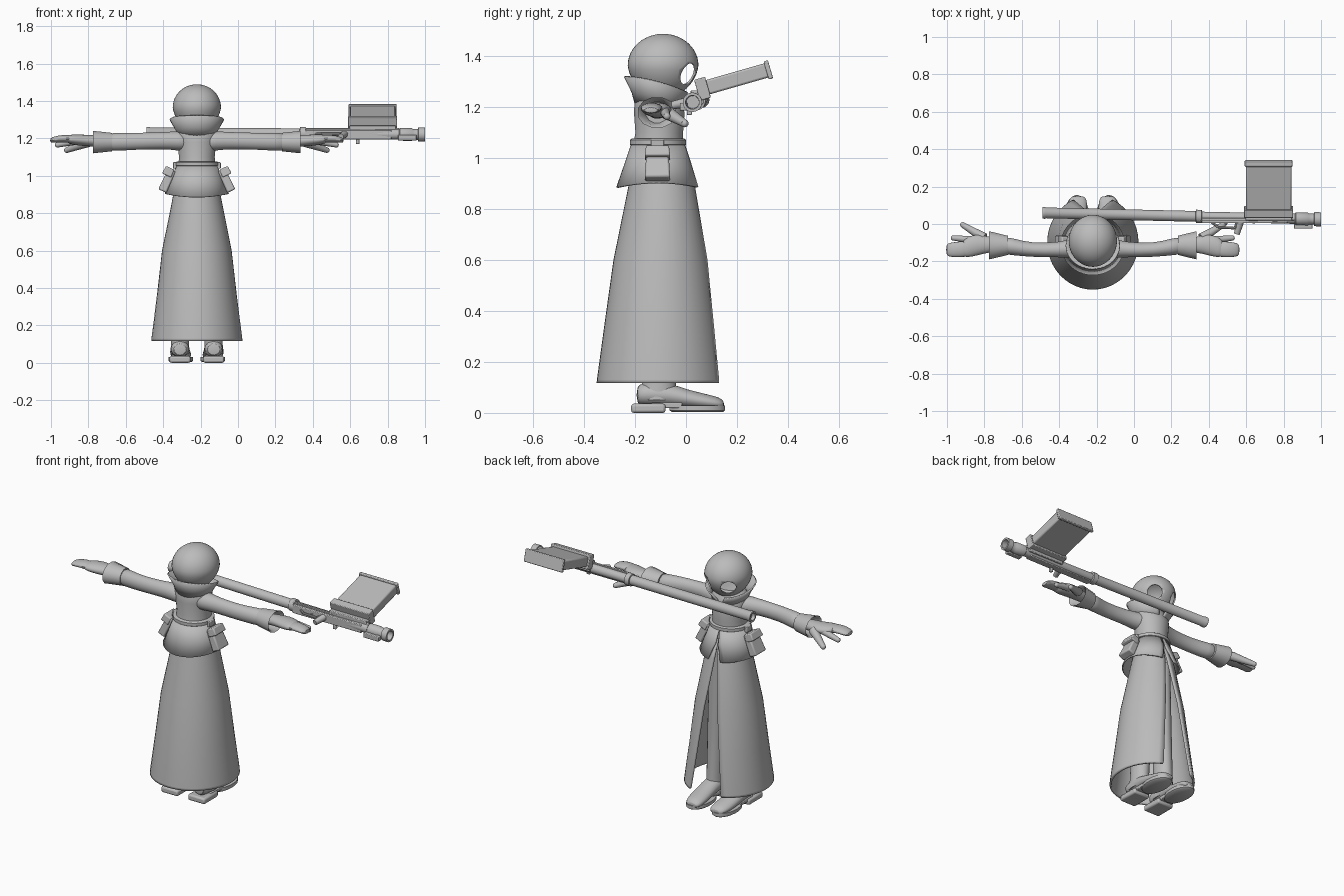
import bpy, bmesh
from math import sin, cos, radians, tau
from mathutils import Vector, Matrix

if "Cube" in bpy.data.objects:
    bpy.data.objects.remove(bpy.data.objects["Cube"])

GREY = (0.5, 0.5, 0.5, 1)
mat = bpy.data.materials.new("plain grey")
mat.use_nodes = True
mat.diffuse_color = GREY
mat.node_tree.nodes["Principled BSDF"].inputs["Base Color"].default_value = GREY
CX = -0.22  # figure's centre line


def finish(name, bm, subdiv=0, thickness=0, bevel=0):
    bmesh.ops.recalc_face_normals(bm, faces=bm.faces)
    me = bpy.data.meshes.new(name)
    bm.to_mesh(me)
    bm.free()
    me.materials.append(mat)
    ob = bpy.data.objects.new(name, me)
    bpy.context.collection.objects.link(ob)
    bpy.ops.object.select_all(action='DESELECT')
    ob.select_set(True)
    bpy.context.view_layer.objects.active = ob
    bpy.ops.object.shade_smooth_by_angle(angle=radians(40))
    if thickness:
        m = ob.modifiers.new("thickness", 'SOLIDIFY')
        m.thickness, m.offset = thickness, 0
    if bevel:
        m = ob.modifiers.new("bevel", 'BEVEL')
        m.width, m.segments = bevel, 2
    if subdiv:
        ob.modifiers.new("subdivision", 'SUBSURF').levels = subdiv
        ob.modifiers["subdivision"].render_levels = subdiv
    return ob


def bridge(bm, rings, closed=True):
    for a, b in zip(rings, rings[1:]):
        n = len(a)
        for i in range(n if closed else n - 1):
            j = (i + 1) % n
            bm.faces.new((a[i], a[j], b[j], b[i]))


def loft(name, rings, axis='z', n=24, caps=True, **kw):
    """Ellipse rings (position, centre1, centre2, radius1, radius2) along an axis."""
    bm = bmesh.new()
    rows = []
    for t, c1, c2, r1, r2 in rings:
        row = []
        for i in range(n):
            a = tau * (i + 0.5) / n
            u, v = c1 + r1 * cos(a), c2 + r2 * sin(a)
            row.append(bm.verts.new({'x': (t, u, v), 'y': (u, t, v), 'z': (u, v, t)}[axis]))
        rows.append(row)
    bridge(bm, rows)
    if caps:
        bm.faces.new(rows[0])
        bm.faces.new(rows[-1])
    return finish(name, bm, **kw)


def open_cloth(name, rings, thickness, n=40):
    """Rings (z, centre y, rx, ry, half gap in degrees, tilt, side lift), open toward +y."""
    bm = bmesh.new()
    rows = []
    for z, cy, rx, ry, gap, tilt, lift in rings:
        row = []
        for i in range(n + 1):
            a = radians(90 + gap + (360 - 2 * gap) * i / n)
            row.append(bm.verts.new((CX + rx * cos(a), cy + ry * sin(a),
                                     z + tilt * sin(a) + lift * cos(a) ** 2)))
        rows.append(row)
    bridge(bm, rows, closed=False)
    return finish(name, bm, thickness=thickness)


def rod(name, p0, p1, r0, r1, n=14, **kw):
    p0, p1 = Vector(p0), Vector(p1)
    d = p1 - p0
    m = Matrix.Translation((p0 + p1) / 2) @ d.to_track_quat('Z', 'Y').to_matrix().to_4x4()
    bm = bmesh.new()
    bmesh.ops.create_cone(bm, cap_ends=True, segments=n, radius1=r0, radius2=r1,
                          depth=d.length, matrix=m)
    return finish(name, bm, **kw)


def finger(name, p0, p1, r0, r1):
    rod(name, p0, p1, r0, r1)
    bm = bmesh.new()
    bmesh.ops.create_uvsphere(bm, u_segments=12, v_segments=8, radius=r1,
                              matrix=Matrix.Translation(p1))
    finish(name + "_tip", bm)


def box(name, centre, size, tilt=0, axis='X', taper=1, bevel=0.004):
    bm = bmesh.new()
    bmesh.ops.create_cube(bm, size=1)
    for v in bm.verts:
        if v.co.z > 0:
            v.co.x *= taper
            v.co.y *= taper
    bm.transform(Matrix.Translation(centre) @ Matrix.Rotation(radians(tilt), 4, axis)
                 @ Matrix.Diagonal((*size, 1)))
    return finish(name, bm, bevel=bevel)


# Hollow head with two round eye openings
bm = bmesh.new()
bmesh.ops.create_uvsphere(bm, u_segments=40, v_segments=24, radius=1)
for v in bm.verts:
    low = max(0, -v.co.z)
    v.co = Vector((CX + 0.125 * v.co.x * (1 - 0.12 * low), -0.09 + 0.135 * v.co.y * (1 - 0.1 * low),
                   1.365 + v.co.z * (0.12 if v.co.z > 0 else 0.125)))
head = finish("head", bm, thickness=0.008)
cutters = []
for s in (-1, 1):
    d = Vector((s * sin(radians(35)), cos(radians(35)), -0.05))
    c = Vector((CX, -0.09, 1.338))
    cut = rod("eye_cutter", c + d * 0.06, c + d * 0.2, 0.042, 0.042, n=28)
    cut.hide_render = True
    m = head.modifiers.new("eye_opening", 'BOOLEAN')
    m.operation, m.object, m.solver = 'DIFFERENCE', cut, 'EXACT'
    cutters.append(cut)
bpy.context.view_layer.objects.active = head
for m in list(head.modifiers):
    bpy.ops.object.modifier_apply(modifier=m.name)
for cut in cutters:
    bpy.data.objects.remove(cut)

# Torso, collar and belt
loft("torso", [(1.04, CX, -0.11, 0.1, 0.1), (1.1, CX, -0.105, 0.096, 0.094),
               (1.18, CX, -0.105, 0.104, 0.1), (1.225, CX, -0.11, 0.11, 0.092),
               (1.255, CX, -0.11, 0.092, 0.08), (1.28, CX, -0.11, 0.06, 0.06)], n=32)
open_cloth("collar", [(1.205, -0.11, 0.095, 0.088, 6, -0.01, 0),
                      (1.245, -0.11, 0.11, 0.1, 10, -0.015, 0),
                      (1.29, -0.115, 0.142, 0.125, 16, -0.032, 0.012)], 0.008)
loft("belt", [(1.05, CX, -0.11, 0.108, 0.105), (1.054, CX, -0.11, 0.116, 0.111),
              (1.072, CX, -0.11, 0.116, 0.111), (1.077, CX, -0.11, 0.106, 0.104)], n=36)

# Short over-skirt and long split coat
open_cloth("over_skirt", [(1.06, -0.11, 0.104, 0.1, 1, 0, 0),
                          (0.98, -0.11, 0.134, 0.127, 4, 0, 0),
                          (0.885, -0.11, 0.168, 0.16, 14, 0, 0.018)], 0.008)
open_cloth("long_coat", [(1.0, -0.1, 0.1, 0.1, 2, 0, 0), (0.89, -0.095, 0.122, 0.125, 5, 0, 0),
                         (0.6, -0.097, 0.18, 0.182, 15, 0, 0), (0.35, -0.098, 0.209, 0.216, 21, 0, 0),
                         (0.13, -0.098, 0.237, 0.246, 25, 0, 0),
                         (0.117, -0.098, 0.238, 0.247, 26, 0, 0)], 0.012)

for s, side in ((-1, "right"), (1, "left")):
    def X(d):
        return CX + s * d

    # Hip pouches
    box(side + "_pouch", (X(0.158), -0.112, 0.975), (0.048, 0.1, 0.125), -s * 25, 'Y', 0.85, 0.008)
    box(side + "_pouch_flap", (X(0.152), -0.112, 1.022), (0.054, 0.1, 0.045), -s * 25, 'Y', 0.9, 0.006)
    box(side + "_pouch_strap", (X(0.118), -0.112, 1.055), (0.02, 0.05, 0.035))

    # Sleeve, flared cuff and hand
    loft(side + "_sleeve", [(X(d), y, z, ry, rz) for d, y, z, ry, rz in (
        (0.04, -0.115, 1.18, 0.07, 0.055), (0.1, -0.128, 1.187, 0.052, 0.052),
        (0.18, -0.138, 1.188, 0.04, 0.045), (0.33, -0.14, 1.184, 0.037, 0.045),
        (0.42, -0.122, 1.181, 0.045, 0.048), (0.48, -0.115, 1.18, 0.05, 0.05))], 'x', subdiv=1)
    loft(side + "_cuff", [(X(d), -0.114, 1.18, ry, rz) for d, ry, rz in (
        (0.455, 0.053, 0.051), (0.49, 0.062, 0.055), (0.555, 0.078, 0.062), (0.545, 0.066, 0.052),
        (0.49, 0.045, 0.042))], 'x', n=12)
    loft(side + "_palm", [(X(d), y, z, ry, rz) for d, y, z, ry, rz in (
        (0.48, -0.115, 1.183, 0.036, 0.032), (0.56, -0.11, 1.187, 0.042, 0.031),
        (0.62, -0.11, 1.19, 0.06, 0.031), (0.67, -0.125, 1.194, 0.055, 0.027),
        (0.7, -0.132, 1.197, 0.043, 0.02))], 'x', n=16, subdiv=1)
    loft(side + "_fingers", [(X(d), y, z, ry, rz) for d, y, z, ry, rz in (
        (0.65, -0.132, 1.195, 0.046, 0.023), (0.72, -0.136, 1.2, 0.042, 0.02),
        (0.765, -0.138, 1.193, 0.039, 0.017), (0.785, -0.138, 1.188, 0.03, 0.012))], 'x', n=16, subdiv=1)
    finger(side + "_index_finger", (X(0.64), -0.085, 1.187), (X(0.745), -0.075, 1.165), 0.021, 0.014)
    finger(side + "_thumb", (X(0.58), -0.075, 1.18), (X(0.695), -0.005, 1.137), 0.027, 0.015)

    # Leg and boot
    loft(side + "_leg", [(0.05, X(0.09), -0.11, 0.05, 0.075), (0.13, X(0.09), -0.105, 0.048, 0.065),
                         (0.45, X(0.075), -0.1, 0.055, 0.062), (0.92, X(0.055), -0.1, 0.055, 0.075)])
    loft(side + "_boot", [(y, X(o), z, rx, rz) for y, o, z, rx, rz in (
        (-0.195, 0.09, 0.07, 0.04, 0.035), (-0.17, 0.09, 0.075, 0.05, 0.046),
        (-0.06, 0.09, 0.072, 0.052, 0.046), (0.0, 0.09, 0.056, 0.054, 0.036),
        (0.09, 0.084, 0.042, 0.056, 0.03), (0.135, 0.08, 0.036, 0.046, 0.024),
        (0.15, 0.078, 0.032, 0.03, 0.012))], 'y', subdiv=1)
    box(side + "_heel", (X(0.09), -0.148, 0.018), (0.112, 0.135, 0.036), bevel=0.01)
    loft(side + "_sole", [(0.004, X(0.086), 0.045, 0.058, 0.102), (0.01, X(0.086), 0.045, 0.066, 0.11),
                          (0.03, X(0.086), 0.045, 0.066, 0.11)])
    box(side + "_instep", (X(0.09), -0.075, 0.03), (0.09, 0.12, 0.022))


# Long gun lying across the chest: its bore line drops and swings slightly along x
def bore(x, dy=0, dz=0):
    return (x, 0.06 - 0.0235 * (x + 0.49) + dy, 1.23 - 0.0067 * (x + 0.49) + dz)


def tube(name, *steps, dy=0, dz=0):
    loft(name, [(*bore(x, dy, dz), r, r) for x, r in steps], 'x')


tube("gun_rear_tube", (-0.47, 0.02), (-0.49, 0.022), (-0.49, 0.032), (-0.475, 0.032),
     (-0.47, 0.029), (0.34, 0.029))
tube("gun_collar_ring", (0.33, 0.029), (0.332, 0.036), (0.362, 0.036), (0.364, 0.027))
tube("gun_body", (0.36, 0.026), (0.87, 0.028))
tube("gun_muzzle", (0.86, 0.028), (0.865, 0.034), (0.93, 0.034), (0.935, 0.03), (0.962, 0.03),
     (0.964, 0.038), (1.0, 0.038), (1.0, 0.027), (0.94, 0.025))
box("gun_receiver", bore(0.59, -0.008, -0.004), (0.46, 0.045, 0.05))
box("gun_side_rail", bore(0.5, -0.012, 0.026), (0.3, 0.014, 0.01), bevel=0.002)
box("gun_muzzle_block", bore(0.905, -0.036, -0.018), (0.1, 0.03, 0.03))
box("gun_front_stud", bore(0.64, -0.02, -0.04), (0.02, 0.02, 0.025))
rod("gun_bolt", bore(0.6, 0, 0.024), bore(0.86, 0, 0.024), 0.01, 0.01)

# Grip and trigger guard
rod("gun_grip", bore(0.57, -0.02), bore(0.55, -0.088, -0.015), 0.02, 0.016)
guard = [bore(0.55, -0.025), bore(0.54, -0.058), bore(0.45, -0.055), bore(0.41, -0.025)]
for a, b in zip(guard, guard[1:]):
    rod("gun_trigger_guard", a, b, 0.007, 0.007, n=8)
rod("gun_trigger", bore(0.5, -0.02), bore(0.49, -0.045), 0.005, 0.004, n=8)

# Wide box magazine, sloping up and away
TILT = 16
direction = Vector((0, cos(radians(TILT)), sin(radians(TILT))))
base = Vector((0.72, 0.06, 1.272))
box("magazine_well", base + direction * 0.005, (0.262, 0.045, 0.085), TILT)
box("magazine", base + direction * 0.14, (0.242, 0.27, 0.058), TILT, bevel=0.008)
box("magazine_end_plate", base + direction * 0.274, (0.256, 0.018, 0.074), TILT)
box("magazine_mount", bore(0.72, 0.012, 0.018), (0.25, 0.05, 0.055))
